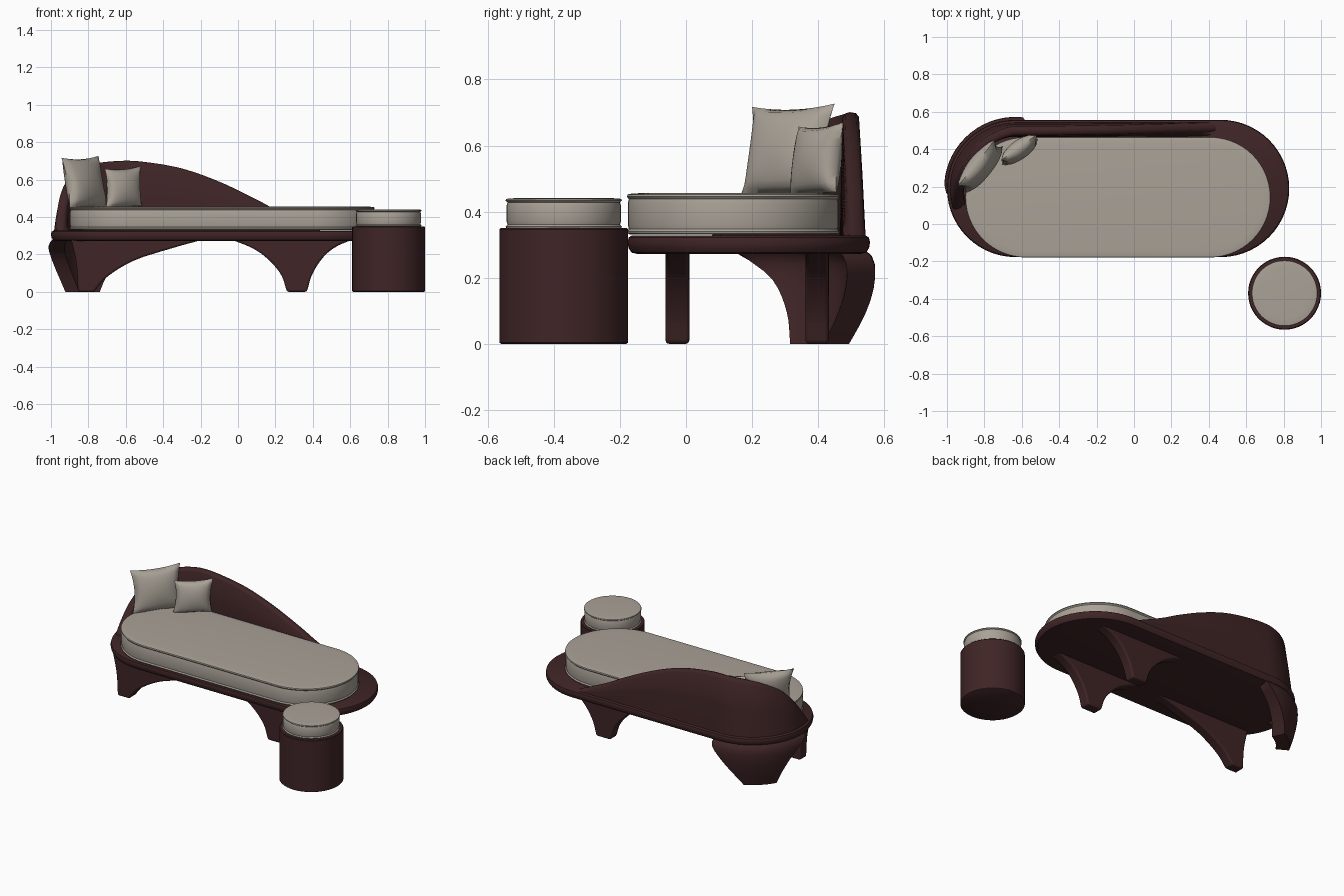
import bpy, bmesh, math
from mathutils import Vector

if "Cube" in bpy.data.objects:
    bpy.data.objects.remove(bpy.data.objects["Cube"])


def material(name, rgb):
    m = bpy.data.materials.new(name)
    m.use_nodes = True
    m.diffuse_color = (*rgb, 1)
    bsdf = m.node_tree.nodes["Principled BSDF"]
    bsdf.inputs["Base Color"].default_value = (*rgb, 1)
    bsdf.inputs["Roughness"].default_value = 0.6
    return m


WOOD = material("dark maroon wood", (0.05, 0.018, 0.019))
FABRIC = material("warm grey fabric", (0.40, 0.36, 0.31))


def finish(name, bm, mat, angle=40, bevel=0):
    bmesh.ops.recalc_face_normals(bm, faces=bm.faces)
    me = bpy.data.meshes.new(name)
    bm.to_mesh(me)
    bm.free()
    me.materials.append(mat)
    ob = bpy.data.objects.new(name, me)
    bpy.context.collection.objects.link(ob)
    if bevel:
        mod = ob.modifiers.new("soft_edges", "BEVEL")
        mod.width, mod.segments, mod.limit_method = bevel, 3, "ANGLE"
    bpy.ops.object.select_all(action="DESELECT")
    ob.select_set(True)
    bpy.context.view_layer.objects.active = ob
    bpy.ops.object.shade_smooth_by_angle(angle=math.radians(angle))
    return ob


def loft(name, rings, mat, angle=40):
    """Skin closed rings and cap both ends."""
    bm = bmesh.new()
    vs = [[bm.verts.new(p) for p in ring] for ring in rings]
    n = len(vs[0])
    for a, b in zip(vs, vs[1:]):
        for i in range(n):
            j = (i + 1) % n
            bm.faces.new((a[i], a[j], b[j], b[i]))
    bm.faces.new(vs[0])
    bm.faces.new(vs[-1])
    return finish(name, bm, mat, angle)


def stadium(x0, x1, cy, r, z, n=28):
    pts = []
    for cx, start in ((x1, -90), (x0, 90)):
        for i in range(n + 1):
            a = math.radians(start + 180 * i / n)
            pts.append((cx + r * math.cos(a), cy + r * math.sin(a), z))
    return pts


def circle(cx, cy, r, z, n=48):
    return [(cx + r * math.cos(math.tau * i / n), cy + r * math.sin(math.tau * i / n), z)
            for i in range(n)]


def smooth_table(table, t):
    """Catmull-Rom style interpolation through (key, value) pairs."""
    n = len(table)
    k = max(i for i in range(n - 1) if table[i][0] <= t or i == 0)
    (t0, v0), (t1, v1) = table[k], table[k + 1]

    def slope(i):
        a, b = table[max(i - 1, 0)], table[min(i + 1, n - 1)]
        return (b[1] - a[1]) / (b[0] - a[0])
    h = t1 - t0
    s = min(max((t - t0) / h, 0), 1)
    return ((2 * s**3 - 3 * s**2 + 1) * v0 + (s**3 - 2 * s**2 + s) * h * slope(k)
            + (3 * s**2 - 2 * s**3) * v1 + (s**3 - s**2) * h * slope(k + 1))


# Oval base and its left arc centre
CX, CY, R = -0.633, 0.19, 0.367
base_profile = [(0.03, 0.272), (0.012, 0.276), (0.003, 0.29), (0, 0.308),
                (0.004, 0.322), (0.014, 0.328)]
loft("base_platform", [stadium(CX, 0.463, CY, R - d, z) for d, z in base_profile], WOOD)

# Mattress with piped edges
SOFT = [(0.012, 0), (0.002, 0.004), (0, 0.01), (0.006, 0.017), (0.003, 0.03), (0.003, 0.096),
        (0.006, 0.108), (0, 0.115), (0.002, 0.122), (0.012, 0.124), (0.04, 0.126)]
loft("mattress", [stadium(-0.58, 0.408, 0.143, 0.322 - d, 0.33 + z) for d, z in SOFT], FABRIC)

# Round side stool and its cushion
SX, SY = 0.805, -0.37
stool_profile = [(0.19, 0), (0.195, 0.004), (0.195, 0.346), (0.191, 0.35)]
loft("stool_drum", [circle(SX, SY, r, z) for r, z in stool_profile], WOOD)
loft("stool_cushion", [circle(SX, SY, 0.176 - d, 0.348 + z * 0.74) for d, z in SOFT], FABRIC)

# Curved backrest: wraps the left end, then runs along the back while falling away
heights = [(-0.70, 0.33), (-0.62, 0.43), (-0.54, 0.52), (-0.41, 0.615), (-0.20, 0.68),
           (0, 0.70), (0.12, 0.696), (0.33, 0.66), (0.53, 0.59), (0.73, 0.495),
           (0.85, 0.43), (1.0, 0.36), (1.08, 0.325)]
rings = []
STEPS = 90
for i in range(STEPS + 1):
    s = -0.70 + 1.78 * i / STEPS
    if s < 0:
        a = math.pi / 2 - s / R
        origin, out = Vector((CX, CY, 0)), Vector((math.cos(a), math.sin(a), 0))
    else:
        origin, out = Vector((CX + s, CY, 0)), Vector((0, 1, 0))
    top = smooth_table(heights, s)
    lean = 0.05 + 0.11 * min(max(-s / 0.4, 0), 1)
    z0 = 0.315
    ring = []
    for r, f, drop in ((0.352, 0, 0), (0.354, 0.5, 0), (0.352, 1, 0.014), (0.343, 1, 0.003),
                       (0.325, 1, 0), (0.310, 1, 0.004), (0.302, 1, 0.016), (0.288, 0.5, 0),
                       (0.276, 0, 0)):
        z = max(z0 + (top - z0) * f - drop, z0)
        ring.append(origin + out * (r - lean * (z - z0)) + Vector((0, 0, z)))
    rings.append(ring)
loft("backrest", rings, WOOD, 50)


# Flared plank legs
def plank_leg(name, left, right, y0, y1):
    """left and right are (z, x) edge curves."""
    bm = bmesh.new()
    zs = [0.29 * i / 14 for i in range(15)]
    outline = [(smooth_table(left, z), z) for z in zs]
    outline += [(smooth_table(right, z), z) for z in reversed(zs)]
    front = bm.faces.new([bm.verts.new((x, y0, z)) for x, z in outline])
    ext = bmesh.ops.extrude_face_region(bm, geom=[front])["geom"]
    moved = [v for v in ext if isinstance(v, bmesh.types.BMVert)]
    bmesh.ops.translate(bm, verts=moved, vec=(0, y1 - y0, 0))
    finish(name, bm, WOOD, 40, 0.012)


flare_in = [(0, 0.262), (0.1, 0.225), (0.2, 0.13), (0.255, 0.03), (0.29, -0.08)]
flare_out = [(0, 0.368), (0.1, 0.4), (0.2, 0.47), (0.255, 0.55), (0.29, 0.65)]
end_edge = [(0, -0.855), (0.15, -0.865), (0.29, -0.895)]
long_edge = [(0, -0.77), (0.08, -0.70), (0.17, -0.55), (0.225, -0.38), (0.27, -0.22), (0.29, -0.12)]
plank_leg("front_left_side_leg", flare_in, flare_out, -0.062, 0.01)
plank_leg("back_left_side_leg", flare_in, flare_out, 0.362, 0.432)
plank_leg("front_right_side_leg", end_edge, long_edge, -0.062, 0.01)

# Curved shell leg wrapping the back corner
side_a = [(0, 150), (0.1, 156), (0.2, 167), (0.26, 182), (0.29, 190)]
side_b = [(0, 115), (0.08, 105), (0.17, 93), (0.24, 84), (0.29, 82)]
radius = [(0, 0.335), (0.1, 0.365), (0.2, 0.382), (0.26, 0.376), (0.29, 0.345)]
rings = []
for i in range(13):
    z = 0.29 * i / 12
    a0, a1 = smooth_table(side_b, z), smooth_table(side_a, z)
    r = smooth_table(radius, z)
    ring = []
    for rr, order in ((r, range(15)), (r - 0.085, reversed(range(15)))):
        for k in order:
            a = math.radians(a0 + (a1 - a0) * k / 14)
            ring.append((CX + rr * math.cos(a), CY + rr * math.sin(a), z))
    rings.append(ring)
loft("back_corner_leg", rings, WOOD, 45)


# Plump cushions with pinched corners
def pillow(name, bottom, top, across, thick, n=16):
    bottom, top, across = Vector(bottom), Vector(top), Vector(across)
    mid, up = (bottom + top) / 2, (top - bottom) / 2
    across = across / 2
    normal = across.cross(up).normalized()
    bm = bmesh.new()
    for side in (1, -1):
        grid = []
        for i in range(n + 1):
            row = []
            for j in range(n + 1):
                u, v = 2 * i / n - 1, 2 * j / n - 1
                puff = (max((1 - u * u) * (1 - v * v), 0)) ** 0.45
                p = mid + across * u * (1 - 0.13 * (1 - v * v))
                p += up * v * (1 - (0.10 if v > 0 else 0.02) * (1 - u * u))
                crease = 1 + 0.10 * math.sin(5 * u + 3 * v) * (u * u + v * v) / 2
                row.append(bm.verts.new(p + normal * side * thick / 2 * puff * crease))
            grid.append(row)
        for i in range(n):
            for j in range(n):
                bm.faces.new((grid[i][j], grid[i + 1][j], grid[i + 1][j + 1], grid[i][j + 1]))
    bmesh.ops.remove_doubles(bm, verts=bm.verts, dist=0.0005)
    finish(name, bm, FABRIC, 60)


pillow("large_pillow", (-0.80, 0.29, 0.452), (-0.845, 0.325, 0.722), (0.2, 0.25, 0.01), 0.12)
pillow("small_pillow", (-0.61, 0.385, 0.452), (-0.615, 0.41, 0.665), (0.195, 0.14, 0.015), 0.10)
